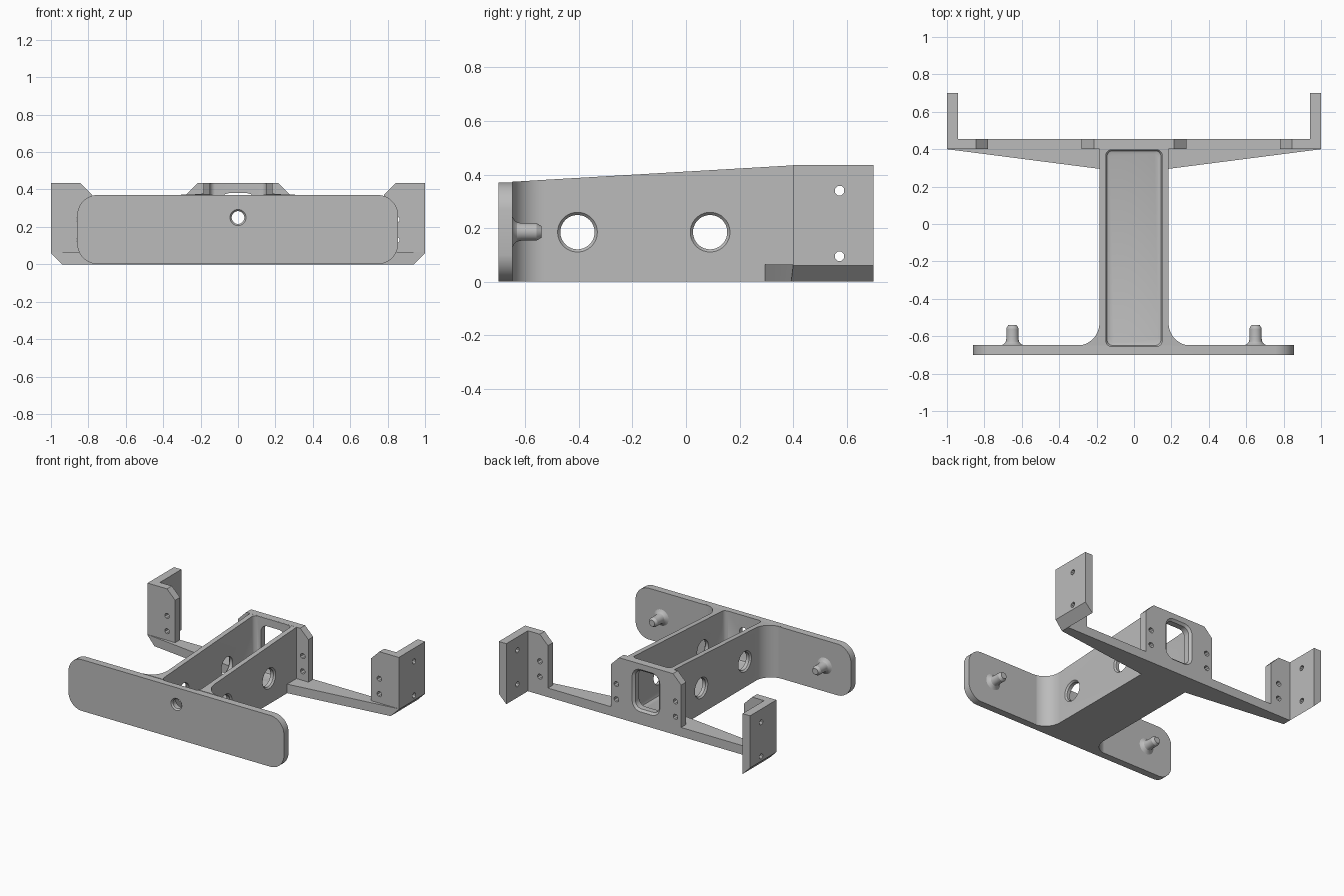
import bpy, bmesh, math

cube = bpy.data.objects.get("Cube")
if cube:
    bpy.data.objects.remove(cube, do_unlink=True)

grey = bpy.data.materials.new("light_grey")
grey.use_nodes = True
GREY = (0.5, 0.5, 0.5, 1)
grey.diffuse_color = GREY
grey.node_tree.nodes["Principled BSDF"].inputs["Base Color"].default_value = GREY

TOP, BACK, BEAM = 0.435, 0.455, 0.065


def rounded(cu, cv, w, h, r, steps=8):
    """Rounded rectangle outline; a circle when w = h = 2r."""
    pts = []
    for k, (su, sv) in enumerate([(1, 1), (-1, 1), (-1, -1), (1, -1)]):
        for i in range(steps):
            a = math.pi / 2 * (k + (i + 0.5) / steps)
            pts.append((cu + su * (w / 2 - r) + r * math.cos(a),
                        cv + sv * (h / 2 - r) + r * math.sin(a)))
    return pts


def circle(cu, cv, r, steps=8):
    return rounded(cu, cv, 2 * r, 2 * r, r, steps)


def loft(name, axis, sections):
    """Closed solid through outlines (points, depth) along an axis."""
    place = {"x": lambda u, v, d: (d, u, v),
             "y": lambda u, v, d: (u, d, v),
             "z": lambda u, v, d: (u, v, d)}[axis]
    bm = bmesh.new()
    rings = [[bm.verts.new(place(u, v, d)) for u, v in pts] for pts, d in sections]
    n = len(rings[0])
    for a, b in zip(rings, rings[1:]):
        for i in range(n):
            j = (i + 1) % n
            bm.faces.new((a[i], a[j], b[j], b[i]))
    bm.faces.new(rings[0])
    bm.faces.new(rings[-1])
    bmesh.ops.recalc_face_normals(bm, faces=bm.faces)
    mesh = bpy.data.meshes.new(name)
    bm.to_mesh(mesh)
    bm.free()
    mesh.materials.append(grey)
    ob = bpy.data.objects.new(name, mesh)
    bpy.context.collection.objects.link(ob)
    return ob


def prism(name, axis, pts, lo, hi):
    return loft(name, axis, [(pts, lo), (pts, hi)])


def select(ob):
    bpy.ops.object.select_all(action="DESELECT")
    ob.select_set(True)
    bpy.context.view_layer.objects.active = ob


def finish(ob, cutters=()):
    """Cut the part, then smooth its rounded surfaces."""
    select(ob)
    for c in cutters:
        mod = ob.modifiers.new("cut", "BOOLEAN")
        mod.operation, mod.solver, mod.object = "DIFFERENCE", "EXACT", c
        bpy.ops.object.modifier_apply(modifier=mod.name)
    bpy.ops.object.shade_smooth_by_angle(angle=math.radians(25))


tools = []


def cutter(axis, sections):
    ob = loft("cutter", axis, sections)
    ob.hide_render = True
    tools.append(ob)
    return ob


# Channel cavity with a softened floor edge
def cavity_outline(inset):
    return rounded(0, -0.129, 0.3 - 2 * inset, 1.052 - 2 * inset, 0.03)


cavity = cutter("z", [(cavity_outline(0.02), 0.04), (cavity_outline(0.006), 0.046),
                      (cavity_outline(0), 0.06), (cavity_outline(0), 0.6)])


# Rear window with a flared rim
def window_outline(grow):
    return rounded(0, 0.243, 0.19 + grow, 0.275 + grow, 0.05 + grow / 2)


window = cutter("y", [(window_outline(0), 0.3), (window_outline(0), 0.44),
                      (window_outline(0.03), BACK), (window_outline(0.06), 0.47)])


# Large side holes, flared at both outer faces
def side_hole(y):
    big, small = circle(y, 0.185, 0.075, 12), circle(y, 0.185, 0.064, 12)
    return cutter("x", [(big, -0.2), (big, -0.186), (small, -0.174),
                        (small, 0.174), (big, 0.186), (big, 0.2)])


side_holes = [side_hole(-0.405), side_hole(0.09)]

# Front screw hole
front_hole = cutter("y", [(circle(0, 0.25, 0.043), -0.71), (circle(0, 0.25, 0.043), -0.7),
                          (circle(0, 0.25, 0.034), -0.69), (circle(0, 0.25, 0.034), -0.6)])


# Small screw holes through the rear plates
def screw_holes(axis, u, heights, lo, hi):
    return [cutter(axis, [(circle(u, z, 0.019, 2), lo), (circle(u, z, 0.019, 2), hi)])
            for z in heights]


# Front plate
finish(prism("front_plate", "y", rounded(-0.002, 0.186, 1.716, 0.37, 0.11), -0.7, -0.648),
       [cavity, front_hole])

# Spine: plan outline with concave fillets, top rising to the rear
R, WALL, FRONT = 0.12, 0.185, -0.65
half = [(WALL + R - R * math.sin(a), FRONT + R - R * math.cos(a))
        for a in [math.pi / 2 * i / 12 for i in range(13)]]
half.append((WALL, 0.41))
spine = prism("spine", "z", half + [(-x, y) for x, y in reversed(half)], 0, 1)
for v in spine.data.vertices:
    if v.co.z > 0.5:
        v.co.z = min(TOP, 0.37 + 0.06 * (v.co.y + 0.7))
finish(spine, [cavity, window, front_hole] + side_holes)

# Cross beam tapering to both ends
beam = prism("cross_beam", "z", [(-1, BACK), (-1, 0.4), (-WALL, 0.295),
                                 (WALL, 0.295), (1, 0.4), (1, BACK)], 0, BEAM)
corners = [cutter("y", [([(s * 0.93, -0.01), (s * 1.01, 0.07), (s * 1.01, -0.01)], d)
                        for d in (0.2, 0.8)]) for s in (1, -1)]
finish(beam, [cavity] + corners)

# Rear centre plate
holes = [h for s in (1, -1) for h in screw_holes("y", s * 0.235, (0.13, 0.24), 0.38, 0.5)]
outline = [(0.28, 0.0), (0.28, 0.37), (0.215, TOP)]
finish(prism("rear_centre_plate", "y", outline + [(-x, z) for x, z in reversed(outline)],
             0.4, BACK), [window] + holes)

for s, side in ((1, "left"), (-1, "right")):
    # Ear facing the front
    ear = prism(side + "_ear", "y", [(s * x, z) for x, z in [
        (0.78, 0.03), (0.78, 0.37), (0.845, TOP), (1, TOP), (1, 0.06), (0.97, 0.03)]],
        0.4, BACK)
    finish(ear, screw_holes("y", s * 0.845, (0.13, 0.24), 0.38, 0.5))

    # Flange running back from the ear
    flange = prism(side + "_flange", "y", [(s * x, z) for x, z in [
        (0.94, 0), (0.94, TOP), (1, TOP), (1, 0.06)]], 0.4, 0.7)
    finish(flange, screw_holes("x", 0.573, (0.095, 0.34), min(s * 0.9, s * 1.1),
                               max(s * 0.9, s * 1.1)))

    # Peg with a flared foot and a tapered tip
    finish(loft(side + "_peg", "y", [(circle(s * 0.65, 0.186, r), y) for r, y in [
        (0.06, -0.655), (0.058, -0.648), (0.044, -0.64), (0.036, -0.63), (0.033, -0.615),
        (0.033, -0.558), (0.022, -0.54)]]))

for t in tools:
    bpy.data.objects.remove(t, do_unlink=True)
